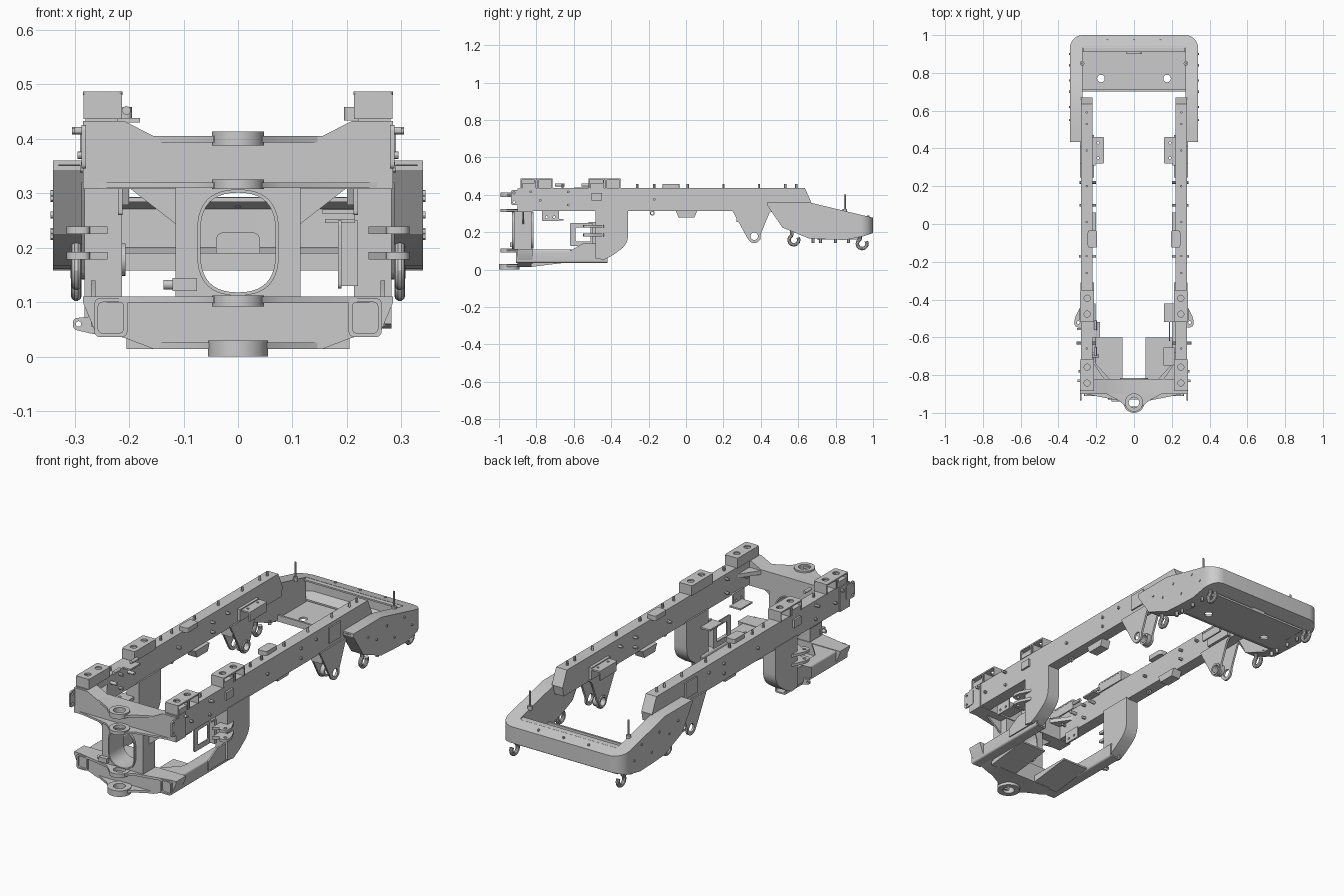
import bpy, bmesh
from math import sin, cos, pi, radians
from mathutils import Vector

if "Cube" in bpy.data.objects:
    bpy.data.objects.remove(bpy.data.objects["Cube"])


def finish(name, bm, mirror=False):
    bmesh.ops.remove_doubles(bm, verts=bm.verts, dist=1e-5)
    bmesh.ops.recalc_face_normals(bm, faces=bm.faces)
    me = bpy.data.meshes.new(name)
    bm.to_mesh(me)
    bm.free()
    ob = bpy.data.objects.new(name, me)
    bpy.context.collection.objects.link(ob)
    if mirror:
        ob.modifiers.new("Mirror", 'MIRROR')
    return ob


def circ(u, v, r, n=24):
    return [(u + r * cos(2 * pi * i / n), v + r * sin(2 * pi * i / n)) for i in range(n)]


def rect(u0, v0, u1, v1):
    return [(u0, v0), (u1, v0), (u1, v1), (u0, v1)]


def rnd(pts, r, n=6):
    out = []
    for i, p in enumerate(pts):
        p, a, b = Vector(p), Vector(pts[i - 1]), Vector(pts[(i + 1) % len(pts)])
        s = p + (a - p).normalized() * min(r, (a - p).length * .49)
        e = p + (b - p).normalized() * min(r, (b - p).length * .49)
        for k in range(n + 1):
            t = k / n
            out.append(tuple(s * (1 - t) ** 2 + p * 2 * t * (1 - t) + e * t * t))
    return out


def plate(name, plane, pts, a, b, holes=(), mirror=False):
    """Flat outline with holes, extruded from a to b across the given plane."""
    cu = bpy.data.curves.new(name, 'CURVE')
    cu.dimensions, cu.fill_mode, cu.extrude = '2D', 'BOTH', abs(b - a) / 2
    for loop in [pts, *holes]:
        sp = cu.splines.new('POLY')
        sp.points.add(len(loop) - 1)
        for q, (u, v) in zip(sp.points, loop):
            q.co = (u, v, 0, 1)
        sp.use_cyclic_u = True
    ob = bpy.data.objects.new(name, cu)
    bpy.context.collection.objects.link(ob)
    dg = bpy.context.evaluated_depsgraph_get()
    me = bpy.data.meshes.new_from_object(ob.evaluated_get(dg))
    bm = bmesh.new()
    bm.from_mesh(me)
    bpy.data.objects.remove(ob)
    bpy.data.curves.remove(cu)
    bpy.data.meshes.remove(me)
    for v in bm.verts:
        x, y, z = v.co
        z += (a + b) / 2
        v.co = {'xy': (x, y, z), 'xz': (x, z, y), 'yz': (z, x, y)}[plane]
    return finish(name, bm, mirror)


def box(name, x0, x1, y0, y1, z0, z1, mirror=False):
    return plate(name, 'xy', rect(x0, y0, x1, y1), z0, z1, (), mirror)


def loft(name, sections, mirror=False):
    bm = bmesh.new()
    rings = [[bm.verts.new(p) for p in s] for s in sections]
    for r, s in zip(rings, rings[1:]):
        for i in range(len(r)):
            j = (i + 1) % len(r)
            bm.faces.new((r[i], r[j], s[j], s[i]))
    bm.faces.new(rings[0])
    bm.faces.new(rings[-1])
    return finish(name, bm, mirror)


# main rails
plate("side_rail", 'yz', [(-.89, .313), (-.89, .437), (.635, .437), (.67, .36), (.66, .313)], .22, .28, (), True)
plate("rail_front_plate", 'yz', rnd(rect(-.935, .345, -.87, .425), .01), .279, .287,
      [circ(-.92, .36, .006), circ(-.92, .41, .006)], True)

# upper front crossmember with dipped top
secs = [(x, -.9, -.82, .308, t) for x, t in
        ((-.285, .433), (-.21, .433), (-.155, .405), (.155, .405), (.21, .433), (.285, .433))]
loft("upper_crossmember", [[(x, a, c), (x, b, c), (x, b, d), (x, a, d)] for x, a, b, c, d in secs])
plate("crossmember_gusset", 'xy', [(.15, -.83), (.225, -.83), (.225, -.72)], .38, .40, (), True)

# hinge tongues and rings
for nm, z0, z1, w, zr0, zr1, r in (("upper_top", .393, .405, .155, .388, .413, .048),
                                  ("upper_bottom", .31, .32, .28, .308, .325, .048),
                                  ("lower_top", .098, .11, .28, .092, .112, .048),
                                  ("lower_bottom", .014, .026, .155, 0, .03, .055)):
    hole = [circ(0, -.945, .028)]
    plate(nm + "_hinge_tongue", 'xy', [(-w, -.85), (-w, -.895), (-.08, -.935), (-.045, -.965),
          (.045, -.965), (.08, -.935), (w, -.895), (w, -.85)], z0, z1, hole)
    plate(nm + "_hinge_ring", 'xy', circ(0, -.945, r, 40), zr0, zr1, hole)

# centre tower with oval opening
oval = rnd(rect(-.075, .112, .075, .307), .075, 10)
plate("centre_tower", 'xz', rect(-.115, .105, .115, .31), -.92, -.825, [oval])
plate("oval_liner", 'xz', oval, -.93, -.815, [rnd(rect(-.069, .118, .069, .301), .07, 10)])
plate("tower_gusset", 'xz', [(.11, .31), (.11, .24), (.2, .31)], -.875, -.865, (), True)
box("tower_block", -.12, -.075, -.94, -.9, .12, .144)
plate("tower_pin", 'yz', circ(-.92, .132, .009), -.137, -.12)

# lower crossmember and arms
secs = [(-.285, .1), (-.262, .045), (-.21, .035), (-.155, .014), (.155, .014), (.21, .035), (.262, .045), (.285, .1)]
loft("lower_crossmember", [[(x, -.9, c), (x, -.82, c), (x, -.82, .11), (x, -.9, .11)] for x, c in secs])
plate("lower_arm", 'xz', rnd(rect(.203, .036, .264, .107), .012), -.91, -.42,
      [rnd(rect(.21, .043, .257, .1), .01)], True)
plate("lower_wedge", 'yz', [(-.83, .014), (-.83, .05), (-.6, .05), (-.6, .042)], .06, .205, (), True)
plate("lower_gusset", 'xy', [(.12, -.83), (.22, -.83), (.22, -.72)], .095, .107, (), True)

# posts joining lower arms to rails
plate("rear_post", 'yz', [(-.485, .32), (-.485, .06), (-.44, .052)] +
      rnd([(-.43, .05), (-.31, .135), (-.31, .32)], .05)[5:-6] + [(-.31, .32)], .213, .282, (), True)
plate("post_skirt", 'yz', [(-.62, .1), (-.55, .14), (-.48, .14), (-.43, .055), (-.62, .055)], .262, .27, (), True)
for z in (.178, .225):
    plate("post_lug", 'xy', [(.24, -.47), (.24, -.55)] + rnd([(.27, -.55), (.315, -.545), (.315, -.5), (.28, -.43)], .02),
          z, z + .014, [circ(.295, -.522, .008)], True)
plate("window_bracket", 'yz', rnd(rect(-.62, .125, -.48, .25), .01), .184, .19, [rnd(rect(-.59, .15, -.51, .225), .01)])
box("window_bracket_arm", .184, .22, -.5, -.485, .13, .25)
box("window_bracket_foot", .16, .215, -.52, -.42, .245, .253)
plate("side_tow_tab", 'xz', rnd([(-.26, .04), (-.26, .075), (-.303, .07), (-.303, .05)], .008), -.56, -.55,
      [circ(-.293, .06, .005)])

# top cab mounts: open hats with round holes
for y in (-.885, -.52):
    plate("mount_top", 'xy', rnd(rect(.212, y, .285, y + .17), .01), .48, .487,
          [circ(.248, y + .043, .016), circ(.248, y + .127, .016)], True)
    for dy in (0, .075, .09, .163):
        box("mount_wall", .213, .284, y + dy, y + dy + .007, .436, .482, True)
    box("mount_inner_wall", .213, .219, y, y + .17, .436, .482, True)
    box("mount_cradle", .215, .283, y + .01, y + .08, .436, .462, True)

# suspension brackets
drop = [(.245, .32), (.33, .165)] + [(.365 + .036 * cos(radians(a)), .178 + .036 * sin(radians(a)))
                                    for a in range(205, 336, 13)] + [(.4, .19), (.445, .3), (.47, .32)]
for x in (.213, .277):
    plate("suspension_plate", 'yz', drop, x, x + .01, [circ(.365, .178, .02)], True)
plate("suspension_bush", 'yz', circ(.365, .178, .03), .207, .245, [circ(.365, .178, .02)], True)
box("suspension_web", .22, .28, .27, .285, .255, .32, True)
plate("inner_shelf", 'xy', rnd(rect(.158, .32, .212, .46), .008), .372, .38,
      [circ(.19, .35, .006), circ(.19, .43, .006)], True)
box("inner_shelf_front", .16, .168, .325, .455, .33, .375, True)
box("inner_shelf_root", .205, .222, .31, .46, .325, .385, True)
box("rail_outer_pad", .279, .287, .32, .41, .34, .42, True)

# rail pads and small brackets
plate("rail_under_pad", 'yz', [(-.055, .315), (-.04, .278), (.045, .278), (.06, .315)], .2, .25, (), True)
plate("rail_top_pad", 'xy', rnd(rect(.195, -.125, .245, -.035), .012), .434, .458, (), True)
box("rail_square_boss", .279, .29, -.505, -.45, .37, .41, True)
plate("rail_drop_plate", 'yz', rnd(rect(-.77, .26, -.68, .32), .006), .212, .22,
      [circ(-.745, .28, .006), circ(-.705, .28, .006)], True)
box("hose_shelf", .155, .215, -.75, -.655, .262, .27)
box("left_step_bracket", -.225, -.18, -.6, -.52, .43, .438)
for y in (-.7, -.56):
    plate("left_stub", 'yz', circ(y, .4, .008, 16), -.222, -.185)
    plate("left_stub_pad", 'xz', circ(-.205, .452, .008, 16), y, y + .05)

# studs and side bolts
for y in (-.66, -.26, -.17, .01, .2, .39, .53, .59):
    plate("rail_stud", 'xy', circ(.25, y, .006, 12), .435, .458, (), True)
for y, z, x in ((-.83, .415, .30), (-.78, .37, .295), (-.63, .415, .305), (-.63, .345, .29), (-.17, .375, .29),
                (.1, .4, .288), (.1, .35, .288), (.22, .4, .288)):
    plate("rail_bolt", 'yz', circ(y, z, .007, 12), .2, x, (), True)
plate("rail_eye", 'yz', circ(-.18, .302, .013), .24, .25, [circ(-.18, .302, .007)], True)


# rear bumper: channel wrapped around the back
def interp(tab, y):
    for (a, p), (b, q) in zip(tab, tab[1:]):
        if y <= b:
            return p + (q - p) * max(0, y - a) / (b - a)
    return tab[-1][1]


TOP = [(.43, .36), (.655, .36), (1.0, .277)]
BOT = [(.43, .35), (.515, .225), (.66, .165), (.85, .158), (.95, .178), (1.0, .195)]
half = [((.27, y), 0) for y in (.435, .515, .655, .75, .85)] + [((.27, .93), a) for a in range(0, 91, 10)]
spine = [(Vector(c), Vector((cos(radians(a)), sin(radians(a))))) for c, a in half]
spine += [(Vector((-c.x, c.y)), Vector((-d.x, d.y))) for c, d in reversed(spine)]


def bumper(name, w, lo, hi):
    secs = []
    for c, d in spine:
        o, i = c + d * .07, c + d * (.07 - w)
        secs.append([(o.x, o.y, lo(o.y)), (o.x, o.y, hi(o.y)), (i.x, i.y, hi(i.y)), (i.x, i.y, lo(i.y))])
    loft(name, secs)


top, bot = (lambda y: interp(TOP, y)), (lambda y: interp(BOT, y))
bumper("bumper_wall", .01, bot, top)
bumper("bumper_top_flange", .068, lambda y: top(y) - .008, top)
bumper("bumper_bottom_flange", .068, bot, lambda y: bot(y) + .008)
plate("bumper_inner_plate", 'yz', [(.44, .355), (.52, .225), (.69, .165), (.93, .17), (.93, .29), (.655, .355)],
      .272, .279, (), True)
fl = plate("rear_floor", 'xy', rect(-.275, .705, .275, .94), .16, .17, [circ(-.175, .77, .02), circ(.175, .77, .02)])
box("floor_front_lip", -.275, .275, .702, .712, .158, .19)
plate("floor_hump", 'xz', rnd(rect(-.04, .165, .04, .228), .015), .9, .94)
box("rear_top_plate", -.27, .27, .91, .94, .284, .292)
for x in (-.14, 0, .14):
    plate("bumper_stud", 'xy', circ(x, .975, .006, 12), .275, .29)
for y, z in ((.55, .3), (.62, .26), (.7, .3), (.76, .22), (.84, .29), (.9, .23)):
    plate("bumper_bolt", 'yz', circ(y, z, .006, 12), .33, .344, (), True)

# marker rods
plate("marker_rod", 'xy', circ(.275, .85, .005, 12), .3, .4, (), True)
plate("rod_base", 'xy', circ(.275, .85, .012, 16), .305, .325, (), True)

# tie-down hooks below the bumper
for y, z in ((.565, .2), (.93, .18)):
    secs = []
    path = [(y, z + .02), (y, z - .015)] + [(y + .012 + .026 * cos(radians(a)), z - .042 + .026 * sin(radians(a)))
                                           for a in range(120, 391, 30)]
    for k, (py, pz) in enumerate(path):
        a, b = path[max(k - 1, 0)], path[min(k + 1, len(path) - 1)]
        t = Vector((b[0] - a[0], b[1] - a[1])).normalized()
        secs.append([(.297 + .010 * cos(q), py - t.y * .010 * sin(q), pz + t.x * .010 * sin(q))
                     for q in [i * pi / 5 for i in range(10)]])
    loft("tie_hook", secs, True)
for y in (.68, .72, .8, .87):
    plate("floor_bolt", 'xy', circ(.3, y, .008, 12), .143, .165, (), True)

# keep edges crisp, curves smooth
for ob in bpy.context.scene.objects:
    ob.select_set(True)
    bpy.context.view_layer.objects.active = ob
bpy.ops.object.shade_smooth_by_angle(angle=radians(30))
